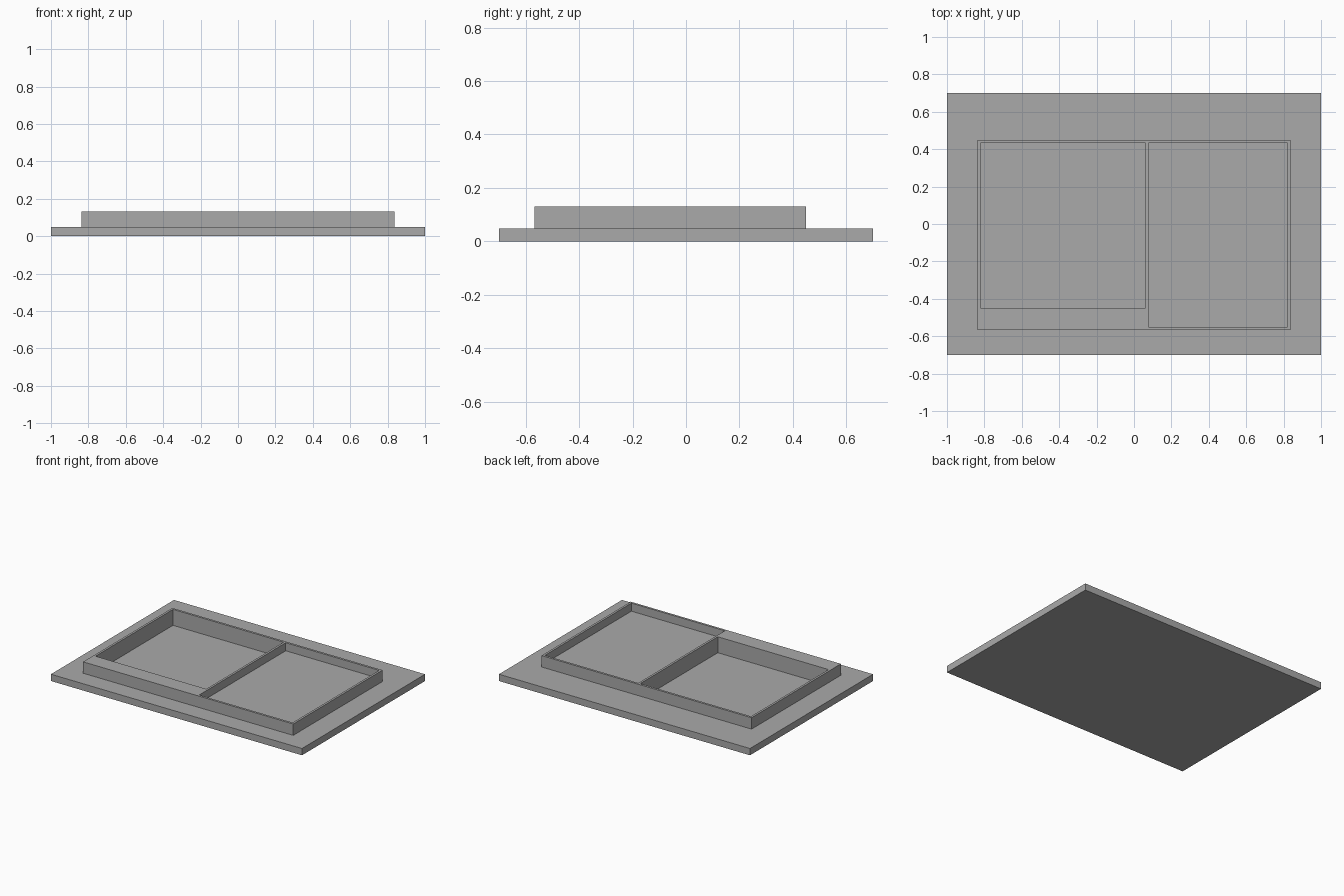
import bpy
import bmesh

# Remove the default cube only
cube = bpy.data.objects.get("Cube")
if cube:
    bpy.data.objects.remove(cube, do_unlink=True)

# Single plain grey finish
grey = bpy.data.materials.new("plain_grey")
grey.use_nodes = True
colour = (0.4, 0.4, 0.4, 1)
grey.diffuse_color = colour
grey.node_tree.nodes["Principled BSDF"].inputs["Base Color"].default_value = colour

BASE_TOP = 0.049
RIM_TOP = 0.131


def box(name, low, high):
    """Axis-aligned box between two opposite corners."""
    bm = bmesh.new()
    bmesh.ops.create_cube(bm, size=1)
    for v in bm.verts:
        for i in range(3):
            v.co[i] = low[i] if v.co[i] < 0 else high[i]
    mesh = bpy.data.meshes.new(name)
    bm.to_mesh(mesh)
    bm.free()
    mesh.materials.append(grey)
    obj = bpy.data.objects.new(name, mesh)
    bpy.context.collection.objects.link(obj)
    return obj


# Wide base plate with the raised block merged on top
tray = box("tray", (-1, -0.7, 0), (1, 0.7, BASE_TOP))
raised_block = box("raised_block", (-0.837, -0.567, 0.03), (0.837, 0.449, RIM_TOP))

# Deep square pocket on one side, shallow tall pocket on the other
deep_pocket = box("deep_pocket", (-0.821, -0.449, 0.016), (0.061, 0.433, 0.2))
shallow_pocket = box("shallow_pocket", (0.077, -0.551, 0.073), (0.821, 0.433, 0.2))

for helper, operation in ((raised_block, "UNION"),
                          (deep_pocket, "DIFFERENCE"),
                          (shallow_pocket, "DIFFERENCE")):
    mod = tray.modifiers.new(helper.name, "BOOLEAN")
    mod.object = helper
    mod.operation = operation
    mod.solver = "EXACT"

# Bake the cuts, then drop the helpers
depsgraph = bpy.context.evaluated_depsgraph_get()
finished = bpy.data.meshes.new_from_object(tray.evaluated_get(depsgraph))
tray.modifiers.clear()
tray.data = finished
for helper in (raised_block, deep_pocket, shallow_pocket):
    bpy.data.objects.remove(helper, do_unlink=True)
